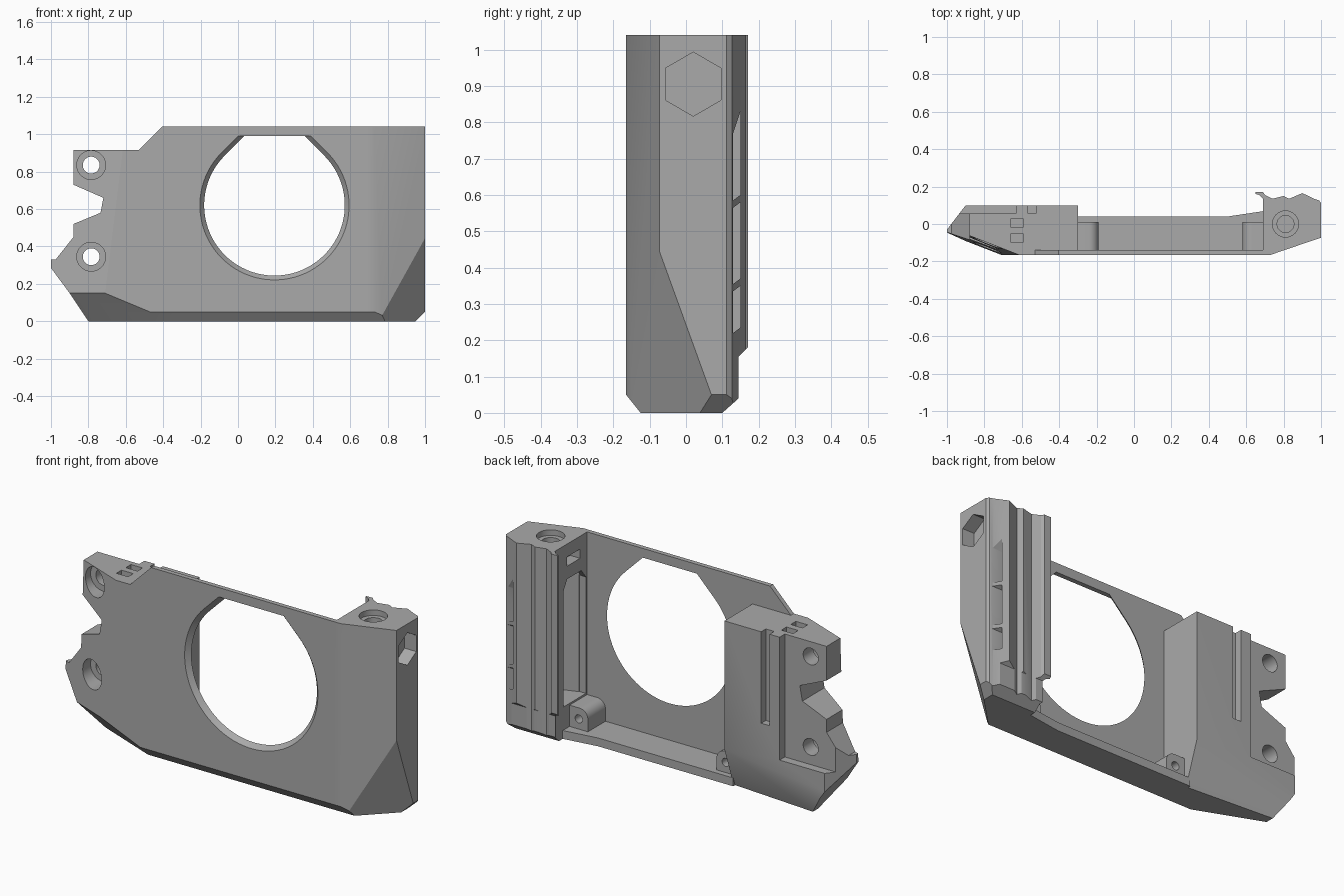
import bpy, bmesh
from math import sin, cos, radians, pi
from mathutils import Vector

if "Cube" in bpy.data.objects:
    bpy.data.objects.remove(bpy.data.objects["Cube"])

grey = bpy.data.materials.new("plain grey")
grey.use_nodes = True
grey.diffuse_color = (0.4, 0.4, 0.4, 1)
grey.node_tree.nodes["Principled BSDF"].inputs["Base Color"].default_value = (0.4, 0.4, 0.4, 1)


def loft(name, ring_a, ring_b):
    """Closed solid between two rings of equal length."""
    bm = bmesh.new()
    a = [bm.verts.new(p) for p in ring_a]
    b = [bm.verts.new(p) for p in ring_b]
    bm.faces.new(a)
    bm.faces.new(b[::-1])
    for i in range(len(a)):
        j = (i + 1) % len(a)
        bm.faces.new((a[j], a[i], b[i], b[j]))
    bmesh.ops.recalc_face_normals(bm, faces=bm.faces)
    mesh = bpy.data.meshes.new(name)
    bm.to_mesh(mesh)
    bm.free()
    mesh.materials.append(grey)
    ob = bpy.data.objects.new(name, mesh)
    bpy.context.collection.objects.link(ob)
    return ob


def place(p, axis, d):
    q = list(p)
    q.insert("xyz".index(axis), d)
    return q


def prism(name, pts, axis, lo, hi):
    return loft(name, [place(p, axis, lo) for p in pts], [place(p, axis, hi) for p in pts])


def box(name, x, y, z):
    return prism(name, [(x[0], y[0]), (x[1], y[0]), (x[1], y[1]), (x[0], y[1])], "z", *z)


def circle(u, v, r, n=48, start=0, sweep=2 * pi):
    return [(u + r * cos(start + sweep * i / n), v + r * sin(start + sweep * i / n)) for i in range(n)]


def slice_off(ob, inside, *planes):
    """Trim by planes given as three points, keeping the side holding 'inside'."""
    bm = bmesh.new()
    bm.from_mesh(ob.data)
    for p in planes:
        a, b, c = map(Vector, p)
        n = (b - a).cross(c - a).normalized()
        if n.dot(Vector(inside) - a) > 0:
            n = -n
        bmesh.ops.bisect_plane(bm, geom=bm.verts[:] + bm.edges[:] + bm.faces[:],
                               plane_co=a, plane_no=n, clear_outer=True)
        rim = [e for e in bm.edges if e.is_boundary]
        bmesh.ops.holes_fill(bm, edges=rim, sides=0)
    bmesh.ops.recalc_face_normals(bm, faces=bm.faces)
    bm.to_mesh(ob.data)
    bm.free()


def cut(ob, *cutters):
    for c in cutters:
        m = ob.modifiers.new("cut", "BOOLEAN")
        m.operation, m.solver, m.object = "DIFFERENCE", "EXACT", c
        bpy.context.view_layer.objects.active = ob
        bpy.ops.object.modifier_apply(modifier=m.name)
        bpy.data.objects.remove(c)


parts = []
FRONT, PLATE_BACK = -0.165, -0.14
front_chamfer = [(0, FRONT, 0.05), (1, FRONT, 0.05), (0, -0.125, 0)]

# Thin front plate with a round, flat-topped bevelled opening
plate = prism("front_plate", [(-0.53, 0.915), (-0.405, 1.04), (0.69, 1.04), (0.69, 0), (-0.3, 0), (-0.3, 0.915)],
              "y", FRONT, PLATE_BACK)
slice_off(plate, (0, -0.15, 0.5), front_chamfer)


def opening(r):
    arc = circle(0.195, 0.62, r, 64, radians(135), radians(270 * 64 / 63))
    tip = 2 ** 0.5 * r - 0.37
    return arc + [(0.195 + tip, 0.99), (0.195 - tip, 0.99)]


cut(plate, loft("cutter", [place(p, "y", FRONT - 0.001) for p in opening(0.4)],
                [place(p, "y", PLATE_BACK + 0.001) for p in opening(0.375)]))
parts.append(plate)

# Bottom shelf
shelf = prism("bottom_shelf", [(-0.31, FRONT), (0.7, FRONT), (0.7, 0.07), (0.5, 0.04), (-0.31, 0.04)], "z", 0, 0.045)
slice_off(shelf, (0, 0, 0.04), front_chamfer)
parts.append(shelf)

# Screw bosses in the lower corners
for name, x, s in (("right_boss", -0.3, 1), ("left_boss", 0.69, -1)):
    prof = [(x, 0.04), (x, 0.16)]
    prof += [(x + s * u, v) for u, v in circle(0.06, 0.11, 0.05, 12, pi / 2, -pi / 2)]
    prof += [(x + s * 0.11, 0.11), (x + s * 0.11, 0.04)]
    boss = prism(name, prof, "y", PLATE_BACK, 0.01)
    cut(boss, prism("cutter", circle(x + s * 0.055, 0.1, 0.022, 24), "y", -0.08, 0.05))
    parts.append(boss)

# Solid wing block with two lugs
wing = prism("wing_block", [(-0.8, 0), (-0.9, 0.15), (-1, 0.285), (-1, 0.33), (-0.975, 0.33), (-0.88, 0.45),
                            (-0.88, 0.52), (-0.735, 0.58), (-0.72, 0.66), (-0.88, 0.73), (-0.88, 0.915),
                            (-0.3, 0.915), (-0.3, 0)], "y", FRONT, 0.1)
slice_off(wing, (-0.5, 0, 0.5),
          front_chamfer,
          [(-0.6, FRONT, 1.04), (-0.71, FRONT, 0.15), (-1, -0.045, 0.3)],
          [(-0.71, FRONT, 0.15), (-0.9, -0.09, 0.15), (-0.47, FRONT, 0.05)],
          [(-1, -0.03, 0), (-0.9, 0.1, 0), (-0.9, 0.1, 1)],
          [(-0.3, 0.1, 0.22), (-0.3, 0.04, 0.05), (-0.8, 0.1, 0.12)])
# stepped back with a vertical rail
cut(wing,
    box("cutter", (-1.1, -0.63), (0.055, 0.2), (0.25, 1)),
    box("cutter", (-0.57, -0.52), (0.06, 0.2), (0.42, 1)))
# lug holes, counterbored from the front
for z in (0.345, 0.835):
    cut(wing, prism("cutter", circle(-0.785, z, 0.045), "y", -0.3, 0.3),
        prism("cutter", circle(-0.785, z, 0.077), "y", -0.3, -0.03))
# small top slots
for y in (0.005, -0.075):
    cut(wing, box("cutter", (-0.66, -0.59), (y - 0.022, y + 0.022), (0.87, 1)))
parts.append(wing)

# Tall column with a ridged back
column = prism("side_column", [(0.69, FRONT), (0.73, FRONT), (1, -0.073), (1, 0.112), (0.99, 0.126), (0.97, 0.132),
                               (0.9, 0.165), (0.83, 0.135), (0.8, 0.15), (0.74, 0.135), (0.7, 0.155), (0.69, 0.17),
                               (0.65, 0.17), (0.65, 0.16), (0.67, 0.155), (0.69, 0.135)], "z", 0, 1.04)
slice_off(column, (0.85, 0, 0.6),
          front_chamfer,
          [(1, -0.075, 0.45), (0.76, FRONT, 0.04), (1, 0.07, 0.05)],
          [(0.95, 0, 0), (1, 0, 0.05), (1, 1, 0.05)],
          [(0, 0.145, 0.04), (1, 0.145, 0.04), (0, 0.1, 0)])
cut(column,
    # relief under the ridges
    prism("cutter", [(0.145, -1), (0.145, 0.155), (0.18, 0.19), (0.3, 0.19), (0.3, -1)], "x", 0.5, 1.2),
    # inner chamber, open to the middle
    prism("cutter", [(-0.13, 0.17), (-0.13, 0.8), (-0.09, 0.85), (0.03, 0.85), (0.06, 0.8), (0.06, 0.17)],
          "x", 0.6, 0.73),
    prism("cutter", [(0.72, -0.13), (0.87, -0.08), (0.87, 0.08), (0.72, 0.08)], "z", 0.17, 0.85),
    box("cutter", (0.6, 0.75), (-0.08, 0.03), (0.92, 0.97)),
    # counterbored top screw hole
    prism("cutter", circle(0.81, 0, 0.045), "z", 0.8, 1.2),
    prism("cutter", circle(0.81, 0, 0.07), "z", 1.01, 1.2),
    # nut pocket
    prism("cutter", circle(0.02, 0.905, 0.088, 6, pi / 2), "x", 0.93, 1.2))
# slots along the rear edge
for lo, hi, rise in ((0.22, 0.335, 0.015), (0.355, 0.565, 0.015), (0.585, 0.77, 0.06)):
    cut(column, prism("cutter", [(0.13, lo), (0.15, lo + 0.015), (0.15, hi + rise), (0.13, hi)], "x", 0.91, 1.2))
parts.append(column)

# Crisp edges with smooth bores
bpy.ops.object.select_all(action="DESELECT")
for ob in parts:
    ob.select_set(True)
bpy.context.view_layer.objects.active = parts[0]
bpy.ops.object.shade_smooth_by_angle(angle=radians(20))
